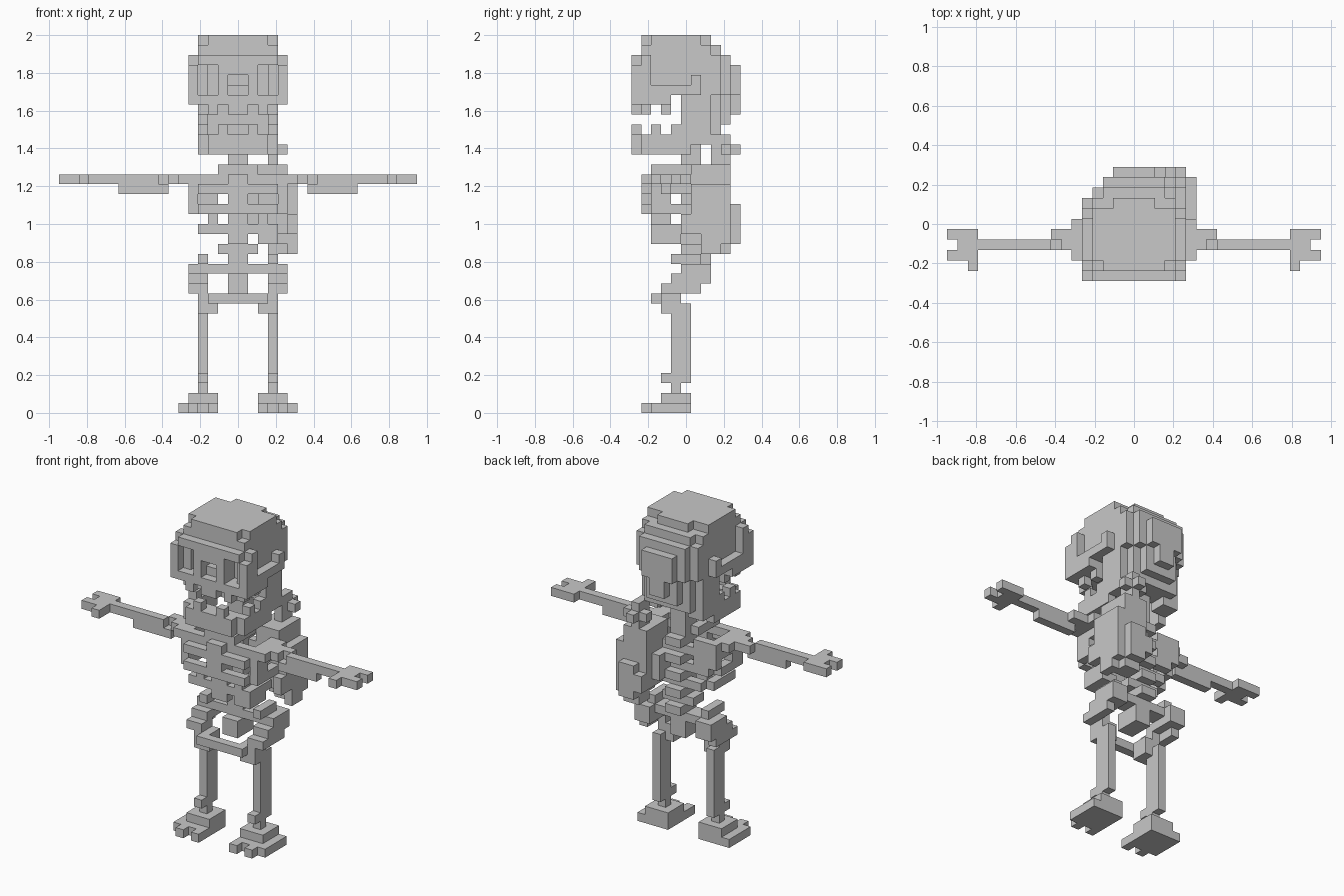
import bpy, bmesh, math

if "Cube" in bpy.data.objects:
    bpy.data.objects.remove(bpy.data.objects["Cube"])

U = 2 / 38          # edge of one cube
DEPTH = 11          # cubes from front to back

bone = bpy.data.materials.new("bone_grey")
bone.diffuse_color = (0.58, 0.58, 0.58, 1)
bone.use_nodes = True
bone.node_tree.nodes["Principled BSDF"].inputs["Base Color"].default_value = bone.diffuse_color

parts = {}


def cells(x0, x1, y0, y1, z0, z1, mirror):
    out = set()
    for x in range(x0, x1):
        for y in range(y0, y1):
            for z in range(z0, z1):
                out.add((x, y, z))
                if mirror:
                    out.add((-x - 1, y, z))
    return out


def add(name, *b, mirror=True):
    parts.setdefault(name, set()).update(cells(*b, mirror))


def cut(name, *b, mirror=True):
    parts[name] -= cells(*b, mirror)


# Skull: rounded stack of layers
add("skull", 0, 4, 2, 7, 37, 38)
add("skull", 0, 3, 1, 2, 37, 38)
add("skull", 0, 2, 7, 8, 37, 38)
add("skull", 0, 4, 1, 8, 36, 37)
add("skull", 0, 3, 8, 9, 36, 37)
add("skull", 0, 4, 0, 6, 31, 36)
add("skull", 0, 4, 6, 9, 32, 36)
add("skull", 0, 3, 9, 10, 32, 36)
add("skull", 0, 2, 10, 11, 32, 35)
add("skull", 0, 1, 10, 11, 30, 32)
add("skull", 0, 2, 9, 10, 29, 32)
add("skull", 0, 3, 6, 9, 28, 32)
cut("skull", 0, 5, 4, 5, 31, 32)
# Cheekbones: bar beside the eye, then an arch running back
add("cheekbone", 4, 5, 0, 2, 31, 35)
add("cheekbone", 4, 5, 1, 2, 35, 36)
add("cheekbone", 4, 5, 2, 7, 32, 33)
add("cheekbone", 4, 5, 2, 4, 31, 32)
add("cheekbone", 4, 5, 6, 7, 32, 34)
# Eye sockets and nose
cut("skull", 2, 4, 0, 1, 32, 35)
cut("skull", 2, 3, 1, 2, 32, 35)
cut("skull", 0, 1, 0, 1, 32, 34)
cut("skull", 0, 1, 1, 2, 33, 34)
# Upper teeth
add("upper_teeth", 0, 1, 0, 1, 30, 31)
add("upper_teeth", 2, 3, 0, 1, 30, 31)
add("upper_teeth", 3, 4, 1, 2, 30, 31)
add("upper_teeth", 3, 4, 3, 4, 30, 31)

# Jaw with hinge and lower teeth
add("jaw", 0, 4, 0, 6, 26, 28)
cut("jaw", 3, 4, 0, 1, 26, 28)
cut("jaw", 0, 3, 2, 6, 26, 28)
add("jaw", 3, 4, 5, 6, 27, 32)
add("jaw", 2, 4, 6, 8, 27, 32)
add("lower_teeth", 1, 2, 0, 1, 28, 29)
add("lower_teeth", 3, 4, 2, 3, 28, 29)
add("lower_teeth", 3, 4, 4, 5, 28, 29)

# Spine
add("spine", 0, 1, 5, 7, 13, 29)
for z in range(15, 25, 2):
    add("spine", 0, 1, 7, 8, z, z + 1)

# Breastbone and rib rings
add("breastbone", 0, 1, 1, 2, 20, 24)
add("breastbone", 0, 1, 2, 3, 17, 25)
for z, w, front in ((24, 2, 2), (22, 5, 1), (20, 5, 1), (18, 4, 2)):
    add("ribs", 0, w - 1, front, front + 1, z, z + 1)
    add("ribs", w - 1, w, 2, 6, z, z + 1)
    add("ribs", 0, w - 1, 6, 7, z, z + 1)
add("ribs", 4, 5, 2, 4, 21, 22)
add("ribs", 2, 3, 2, 4, 19, 20)
add("ribs", 0, 2, 5, 7, 16, 17)
add("ribs", 2, 4, 2, 5, 17, 18, mirror=False)

# Collarbone and shoulders
add("collarbone", 0, 5, 2, 3, 23, 24)
add("shoulder", 4, 6, 2, 6, 23, 24)
add("shoulder_blade", 2, 5, 6, 7, 21, 24)

# Arms and hands
add("arm", 5, 15, 3, 4, 23, 24)
cut("arm", 7, 8, 3, 4, 23, 24)
add("arm", 6, 8, 4, 5, 23, 24)
add("forearm", 7, 12, 3, 4, 22, 23)
add("hand", 15, 18, 2, 5, 23, 24)
cut("hand", 17, 18, 3, 4, 23, 24)
add("hand", 15, 16, 1, 2, 23, 24)

# Pelvis: back bar, hip wings, low front bar
add("pelvis", 0, 4, 5, 7, 14, 15)
add("pelvis", 3, 4, 4, 7, 15, 16)
add("pelvis", 3, 5, 5, 8, 14, 15)
add("pelvis", 3, 5, 4, 8, 13, 14)
add("pelvis", 4, 5, 3, 7, 12, 13)
add("pelvis", 3, 4, 3, 5, 12, 13)
add("pelvis", 0, 1, 4, 7, 12, 14)
add("pelvis", 0, 3, 2, 3, 11, 12)
add("pelvis", 2, 4, 3, 5, 11, 12)

# Legs and feet
add("leg", 3, 4, 4, 6, 3, 11)
add("leg", 2, 4, 3, 5, 10, 11)
add("leg", 3, 4, 3, 4, 3, 4)
add("ankle", 3, 4, 4, 5, 2, 3)
add("foot", 2, 5, 3, 6, 1, 2)
add("foot", 2, 6, 2, 6, 0, 1)
add("foot", 2, 3, 1, 2, 0, 1)
add("foot", 4, 5, 1, 2, 0, 1)

# Quiver on the back, stepped at the bottom, with one arrow
add("quiver", 2, 5, 6, 10, 18, 25, mirror=False)
add("quiver", 1, 2, 7, 9, 19, 22, mirror=False)
add("quiver", 5, 6, 6, 10, 18, 23, mirror=False)
add("quiver", 5, 6, 5, 6, 18, 20, mirror=False)
add("quiver", 3, 5, 10, 11, 17, 21, mirror=False)
add("quiver", 2, 3, 10, 11, 18, 20, mirror=False)
add("quiver", 3, 6, 7, 10, 17, 18, mirror=False)
add("quiver", 3, 5, 8, 10, 16, 17, mirror=False)
add("quiver", 5, 6, 7, 9, 16, 17, mirror=False)
add("arrow", 3, 4, 8, 10, 25, 28, mirror=False)
add("arrow", 2, 5, 9, 10, 26, 27, mirror=False)
add("arrow", 3, 4, 10, 11, 26, 27, mirror=False)

# Turn every part into a clean shell, leaving out hidden faces
solid = set().union(*parts.values())
used = set()
for name, cubes in parts.items():
    cubes = cubes - used
    used |= cubes
    bm = bmesh.new()
    for c in sorted(cubes):
        for axis in range(3):
            for side in (0, 1):
                n = list(c)
                n[axis] += 2 * side - 1
                if tuple(n) in solid:
                    continue
                a, b = (axis + 1) % 3, (axis + 2) % 3
                ring = []
                for da, db in ((0, 0), (1, 0), (1, 1), (0, 1)):
                    p = list(c)
                    p[axis] += side
                    p[a] += da
                    p[b] += db
                    ring.append(bm.verts.new((p[0] * U, (p[1] - DEPTH / 2) * U, p[2] * U)))
                bm.faces.new(ring if side else ring[::-1])
    bmesh.ops.remove_doubles(bm, verts=bm.verts[:], dist=U * 0.01)
    bmesh.ops.dissolve_limit(bm, angle_limit=math.radians(1),
                             verts=bm.verts[:], edges=bm.edges[:])
    mesh = bpy.data.meshes.new(name)
    bm.to_mesh(mesh)
    bm.free()
    mesh.materials.append(bone)
    bpy.context.collection.objects.link(bpy.data.objects.new(name, mesh))
